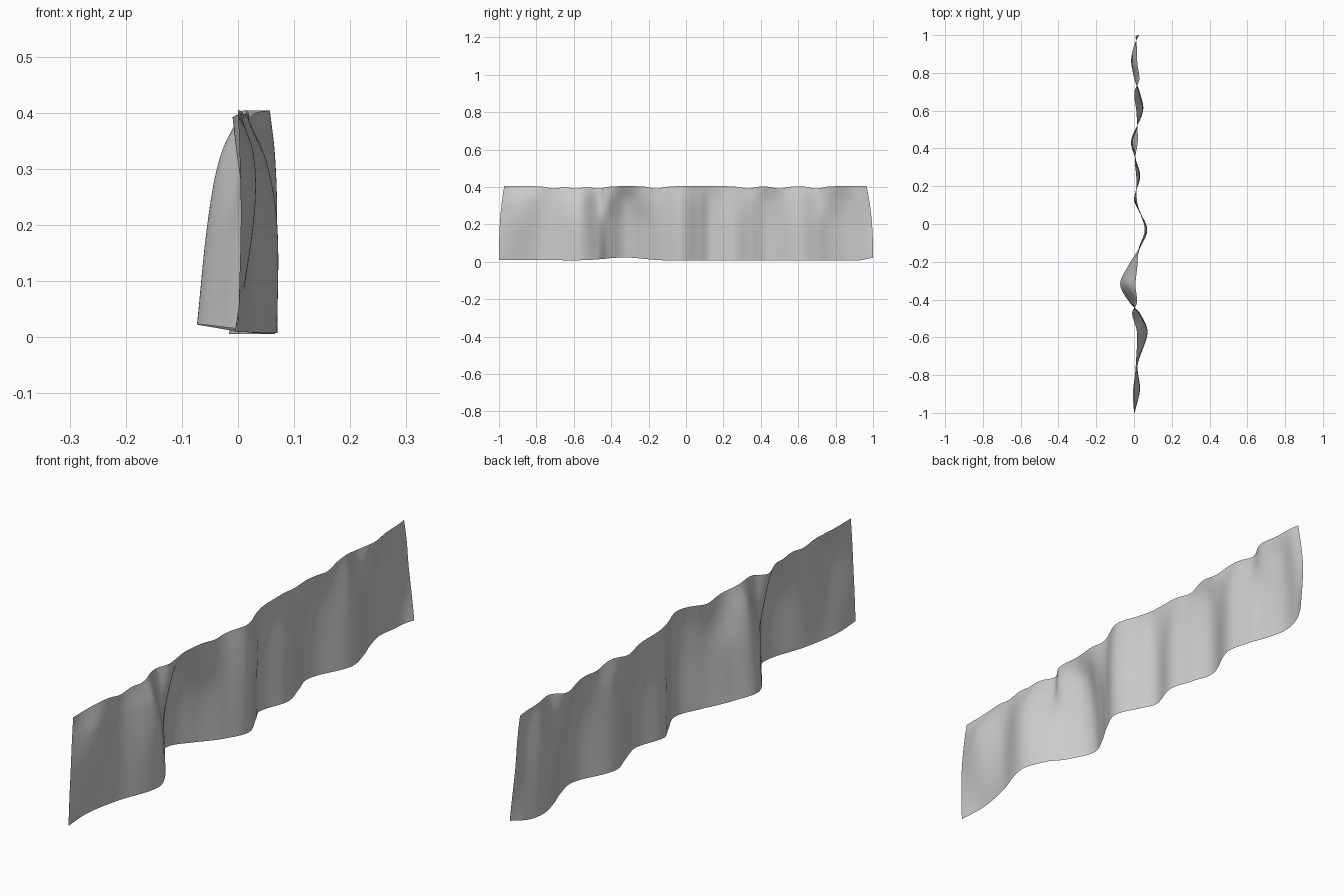
import bpy, bmesh, math

# Fold columns: y position, then x offset at the four heights below
LEVELS = [0.0, 0.5, 0.8, 1.0]
COLS = [
    (-1.00, 0.000, 0.005, 0.003, 0.000), (-0.88, -0.005, 0.028, 0.028, 0.000),
    (-0.74, 0.020, 0.020, 0.015, 0.010), (-0.57, 0.070, 0.070, 0.050, 0.015),
    (-0.47, 0.030, 0.020, 0.000, -0.010), (-0.42, -0.020, -0.010, 0.010, 0.015),
    (-0.32, -0.073, -0.053, -0.030, 0.008), (-0.22, -0.030, -0.015, 0.008, 0.018),
    (-0.13, 0.025, 0.030, 0.030, 0.025), (-0.03, 0.066, 0.070, 0.066, 0.057),
    (0.07, 0.025, 0.028, 0.030, 0.028), (0.13, 0.000, 0.002, 0.006, 0.015),
    (0.25, 0.033, 0.030, 0.020, 0.012), (0.34, 0.010, 0.010, 0.010, 0.005),
    (0.44, -0.015, -0.010, 0.000, 0.020), (0.60, 0.048, 0.045, 0.032, 0.012),
    (0.70, 0.030, 0.025, 0.012, 0.002), (0.77, 0.005, 0.002, 0.015, 0.028),
    (0.86, -0.015, -0.010, 0.000, 0.018), (0.95, 0.002, 0.008, 0.014, 0.015),
    (1.00, 0.028, 0.010, 0.010, 0.010),
]


def spline(xs, vs, x):
    """Smooth curve through unevenly spaced points."""
    n = len(xs)
    i = 0
    while i < n - 2 and x > xs[i + 1]:
        i += 1

    def slope(k):
        a, b = max(k - 1, 0), min(k + 1, n - 1)
        return (vs[b] - vs[a]) / (xs[b] - xs[a])

    h = xs[i + 1] - xs[i]
    t = (x - xs[i]) / h
    return ((2*t**3 - 3*t*t + 1) * vs[i] + (t**3 - 2*t*t + t) * h * slope(i)
            + (3*t*t - 2*t**3) * vs[i + 1] + (t**3 - t*t) * h * slope(i + 1))


def bump(y, centre, width):
    return math.exp(-((y - centre) / width) ** 2)


# Hanging cloth sheet with folds
NY, NZ = 240, 40
ys = [c[0] for c in COLS]
bm = bmesh.new()
grid = []
for i in range(NY + 1):
    y = -1 + 2 * i / NY
    rows = [spline(ys, [c[k + 1] for c in COLS], y) for k in range(4)]
    # hem lifts at the deep fold and corner, top edge dips between gathers
    low = 0.006 + 0.017 * bump(y, -0.33, 0.14) + 0.014 * bump(y, 1, 0.05) + 0.004 * bump(y, -0.9, 0.3)
    high = 0.404 - sum(0.012 * bump(y, c, 0.05) for c in (-0.71, -0.59, -0.47, -0.16, 0.33, 0.5, 0.7))
    line = []
    for j in range(NZ + 1):
        t = j / NZ
        x = spline(LEVELS, rows, t)
        yy = y * (1 - (0.035 if y > 0 else 0.028) * t ** 2.5 * abs(y) ** 6)
        line.append(bm.verts.new((x, yy, low + (high - low) * t)))
    grid.append(line)
for i in range(NY):
    for j in range(NZ):
        bm.faces.new((grid[i][j], grid[i + 1][j], grid[i + 1][j + 1], grid[i][j + 1]))
for f in bm.faces:
    f.smooth = True
mesh = bpy.data.meshes.new("cloth_sheet")
bm.to_mesh(mesh)
bm.free()
obj = bpy.data.objects.new("cloth_sheet", mesh)
bpy.context.collection.objects.link(obj)
